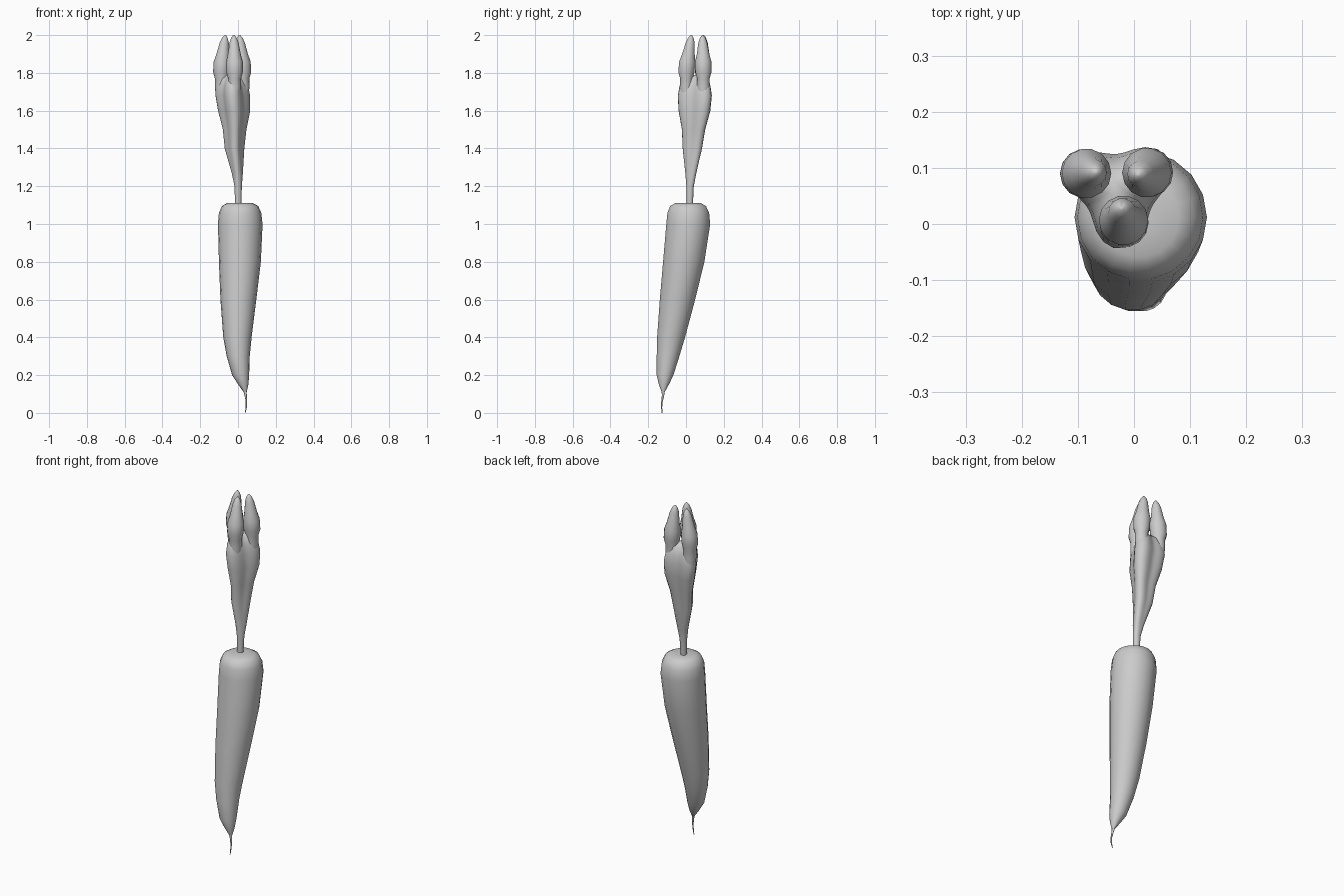
import bpy, bmesh
from math import sin, cos, pi, radians, exp


def loft(name, rings, sides, angle=60):
    """Skin a stack of closed sections; ring = (z, cx, cy, radius function)."""
    bm = bmesh.new()
    loops = []
    for z, cx, cy, rad in rings:
        loop = []
        for i in range(sides):
            t = 2 * pi * i / sides
            r = rad(t)
            loop.append(bm.verts.new((cx + r * cos(t), cy + r * sin(t), z)))
        loops.append(loop)
    for a, b in zip(loops, loops[1:]):
        for i in range(sides):
            j = (i + 1) % sides
            bm.faces.new((a[i], a[j], b[j], b[i]))
    bm.faces.new(loops[0][::-1])
    bm.faces.new(loops[-1])
    bmesh.ops.recalc_face_normals(bm, faces=bm.faces[:])
    me = bpy.data.meshes.new(name)
    bm.to_mesh(me)
    bm.free()
    ob = bpy.data.objects.new(name, me)
    bpy.context.collection.objects.link(ob)
    bpy.ops.object.select_all(action='DESELECT')
    ob.select_set(True)
    bpy.context.view_layer.objects.active = ob
    bpy.ops.object.shade_smooth_by_angle(angle=radians(angle))
    return ob


def round_section(r):
    return lambda t: r


LOBES = [radians(d) for d in (38, 152, 268)]


def lobed_section(a, b):
    return lambda t: a + b * sum(exp(4 * (cos(t - d) - 1)) for d in LOBES)


# Root: leaning, tapered body (z, cx, cy, r)
body = [
    (0.11, 0.038, -0.121, 0.008), (0.15, 0.028, -0.117, 0.027),
    (0.20, 0.014, -0.111, 0.045), (0.30, 0.001, -0.095, 0.061),
    (0.40, -0.003, -0.079, 0.075), (0.60, 0.002, -0.045, 0.095),
    (0.80, 0.010, -0.012, 0.111), (1.00, 0.012, 0.012, 0.118),
    (1.06, 0.011, 0.012, 0.112), (1.095, 0.011, 0.011, 0.096),
    (1.11, 0.010, 0.011, 0.070), (1.112, 0.005, 0.015, 0.025),
]
loft("root_body", [(z, x, y, round_section(r)) for z, x, y, r in body], 18)

# Thin root hair at the bottom
hair = [
    (0.0, 0.038, -0.127, 0.002), (0.03, 0.044, -0.129, 0.003),
    (0.06, 0.045, -0.127, 0.004), (0.09, 0.041, -0.122, 0.006),
    (0.12, 0.036, -0.120, 0.009),
]
loft("root_hair", [(z, x, y, round_section(r)) for z, x, y, r in hair], 8)

# Stem widening into the three-lobed leaf bunch (z, cx, cy, a, b)
bunch = [
    (1.09, 0.001, 0.020, 0.016, 0.0), (1.20, 0.001, 0.022, 0.019, 0.001),
    (1.27, -0.003, 0.028, 0.024, 0.008), (1.40, -0.017, 0.040, 0.032, 0.026),
    (1.50, -0.016, 0.048, 0.036, 0.034), (1.60, -0.018, 0.056, 0.046, 0.050),
    (1.68, -0.025, 0.059, 0.048, 0.055), (1.73, -0.027, 0.059, 0.042, 0.052),
    (1.77, -0.029, 0.060, 0.028, 0.045), (1.79, -0.029, 0.062, 0.012, 0.020),
]
loft("leaf_bunch", [(z, x, y, lobed_section(a, b)) for z, x, y, a, b in bunch], 30)

# Three pointed leaf tips growing from the lobes
tip = [(1.66, 0.028), (1.73, 0.035), (1.77, 0.034), (1.805, 0.044), (1.86, 0.044),
       (1.90, 0.034), (1.96, 0.024), (1.985, 0.015), (2.0, 0.004)]
tips = {
    "leaf_tip_left": ((-0.088, 0.090), (-0.068, 0.092)),
    "leaf_tip_right": ((0.026, 0.092), (0.008, 0.088)),
    "leaf_tip_front": ((-0.018, 0.002), (-0.022, 0.028)),
}
for name, (p, q) in tips.items():
    rings = []
    for z, r in tip:
        k = max(0.0, (z - 1.83) / 0.17)
        rings.append((z, p[0] + (q[0] - p[0]) * k, p[1] + (q[1] - p[1]) * k, round_section(r)))
    loft(name, rings, 14)
